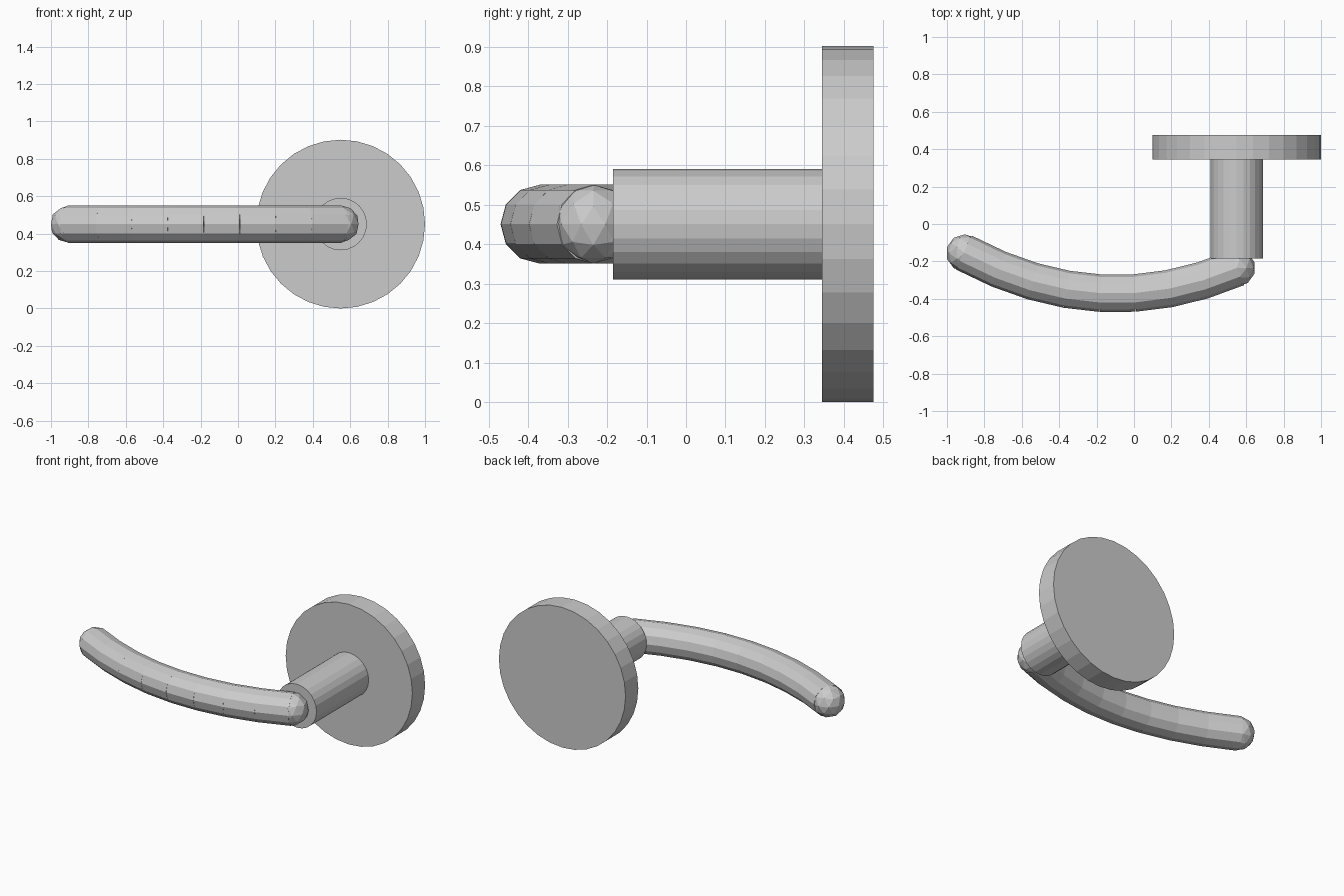
import bpy
from mathutils import Vector

cube = bpy.data.objects.get("Cube")
if cube:
    bpy.data.objects.remove(cube, do_unlink=True)

AXIS_Z = 0.451
SPINDLE_X = 0.549
GRIP_RADIUS = 0.1
SEGMENTS = 8


def rod(name, start, end, radius, sides):
    """Flat-shaded cylinder running from start to end."""
    axis = end - start
    bpy.ops.mesh.primitive_cylinder_add(
        vertices=sides, radius=radius, depth=axis.length,
        location=(start + end) / 2,
        rotation=axis.to_track_quat('Z', 'Y').to_euler())
    bpy.context.object.name = name


def end_ball(name, centre):
    bpy.ops.mesh.primitive_ico_sphere_add(
        subdivisions=2, radius=GRIP_RADIUS, location=centre)
    bpy.context.object.name = name


def spindle_point(y):
    return Vector((SPINDLE_X, y, AXIS_Z))


# Round wall plate and the neck standing out from it
rod("wall_plate", spindle_point(0.345), spindle_point(0.475), 0.451, 32)
rod("neck", spindle_point(-0.185), spindle_point(0.345), 0.14, 24)

# Bowed grip: short straight pieces along a quadratic curve
inner = spindle_point(-0.235)
bow = Vector((-0.178, -0.545, AXIS_Z))
tip = Vector((-0.905, -0.155, AXIS_Z))
path = []
for i in range(SEGMENTS + 1):
    t = i / SEGMENTS
    path.append(inner * (1 - t) ** 2 + bow * 2 * t * (1 - t) + tip * t ** 2)

# Each piece overlaps its neighbours slightly to close the outer bend
for i, (a, b) in enumerate(zip(path, path[1:])):
    lap = (b - a).normalized() * 0.005
    rod(f"grip_segment_{i + 1}", a - lap, b + lap, GRIP_RADIUS, 12)

# Rounded ends of the grip
end_ball("grip_inner_end", inner)
end_ball("grip_tip", tip)
